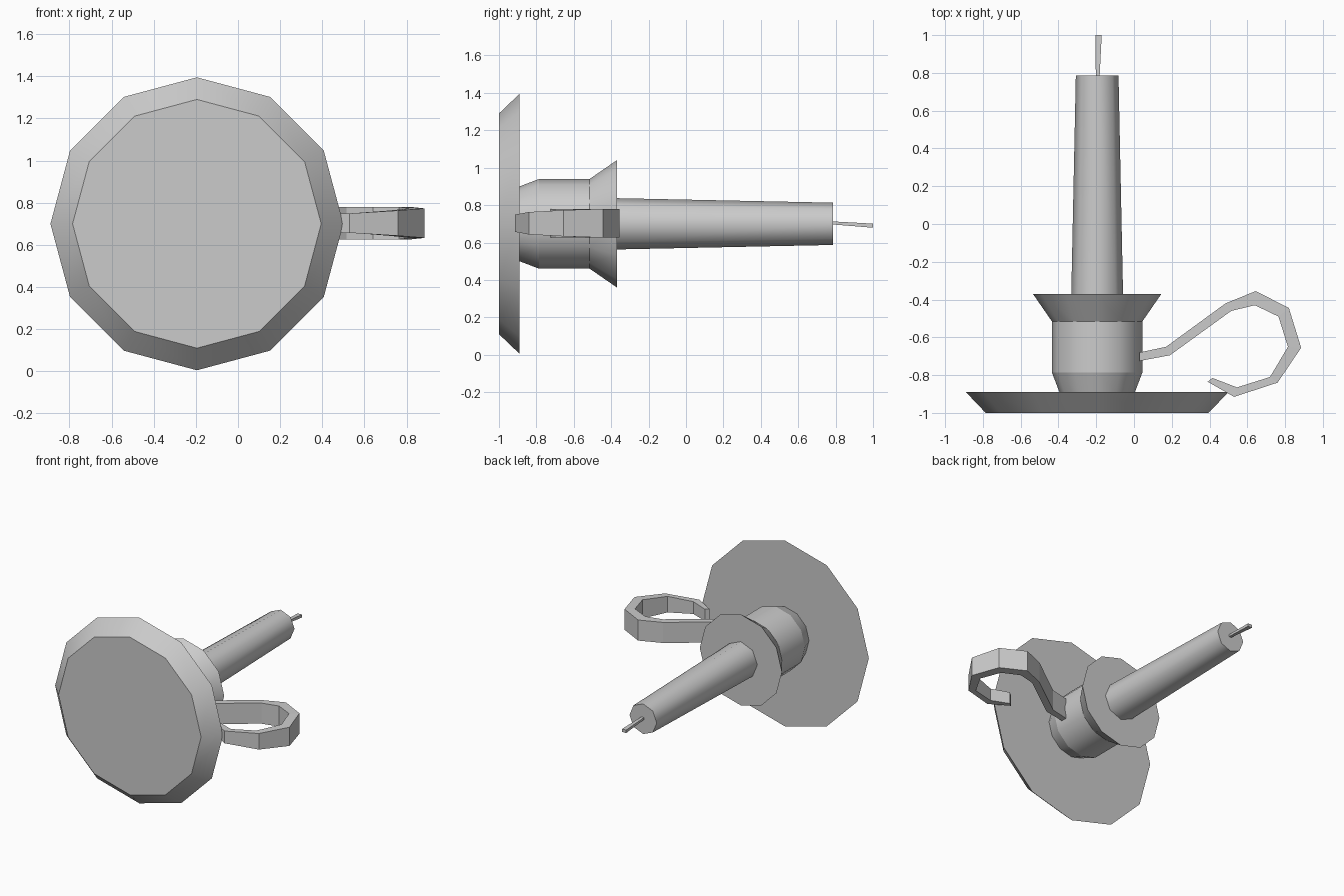
import bpy, bmesh
from math import sin, cos, tau

cube = bpy.data.objects.get("Cube")
if cube:
    bpy.data.objects.remove(cube, do_unlink=True)

AXIS_X, AXIS_Z = -0.195, 0.70

grey = bpy.data.materials.new("plain grey")
grey.use_nodes = True
grey.diffuse_color = (0.6, 0.6, 0.6, 1)
grey.node_tree.nodes["Principled BSDF"].inputs["Base Color"].default_value = (0.6, 0.6, 0.6, 1)


def loft(name, rings, smooth=False):
    """Skin a row of equal rings, cap both ends and keep ring edges crisp."""
    bm = bmesh.new()
    rows = [[bm.verts.new(p) for p in ring] for ring in rings]
    n = len(rows[0])
    for a, b in zip(rows, rows[1:]):
        for i in range(n):
            j = (i + 1) % n
            bm.faces.new((a[i], a[j], b[j], b[i])).smooth = smooth
    bm.faces.new(rows[0])
    bm.faces.new(rows[-1])
    for row in rows:
        for i in range(n):
            bm.edges.get((row[i], row[(i + 1) % n])).smooth = False
    bmesh.ops.recalc_face_normals(bm, faces=bm.faces)
    mesh = bpy.data.meshes.new(name)
    bm.to_mesh(mesh)
    bm.free()
    mesh.materials.append(grey)
    obj = bpy.data.objects.new(name, mesh)
    bpy.context.collection.objects.link(obj)
    return obj


def turned(name, sides, profile):
    """Turn a (y, radius) profile around the lengthwise axis."""
    loft(name, [[(AXIS_X + r * cos(tau * i / sides), y, AXIS_Z + r * sin(tau * i / sides))
                 for i in range(sides)] for y, r in profile], smooth=True)


# Dish, cup and candle
turned("dish", 12, [(-1, 0.59), (-0.89, 0.695)])
turned("cup", 12, [(-0.89, 0.20), (-0.785, 0.24), (-0.515, 0.24), (-0.37, 0.34)])
turned("candle", 8, [(-0.37, 0.137), (0.785, 0.113)])


# Wick, widening and drooping a little toward its tip
def wick_ring(x, y, z, w, h):
    return [(x + sx * w, y, z + sz * h) for sx, sz in ((-1, -1), (1, -1), (1, 1), (-1, 1))]


loft("wick", [wick_ring(-0.192, 0.78, 0.705, 0.010, 0.008),
              wick_ring(-0.188, 1.0, 0.69, 0.017, 0.011)])

# Curled strap handle: outer x, y, inner x, y, half width
strap = [
    (0.03, -0.68, 0.03, -0.725, 0.077),
    (0.17, -0.65, 0.19, -0.695, 0.077),
    (0.485, -0.42, 0.515, -0.46, 0.077),
    (0.645, -0.355, 0.64, -0.43, 0.077),
    (0.82, -0.445, 0.765, -0.49, 0.077),
    (0.885, -0.655, 0.815, -0.65, 0.070),
    (0.76, -0.84, 0.72, -0.81, 0.060),
    (0.53, -0.915, 0.545, -0.865, 0.046),
    (0.39, -0.835, 0.415, -0.815, 0.044),
]
loft("handle", [[(ox, oy, 0.703 - w), (ix, iy, 0.703 - w), (ix, iy, 0.703 + w), (ox, oy, 0.703 + w)]
                for ox, oy, ix, iy, w in strap])
